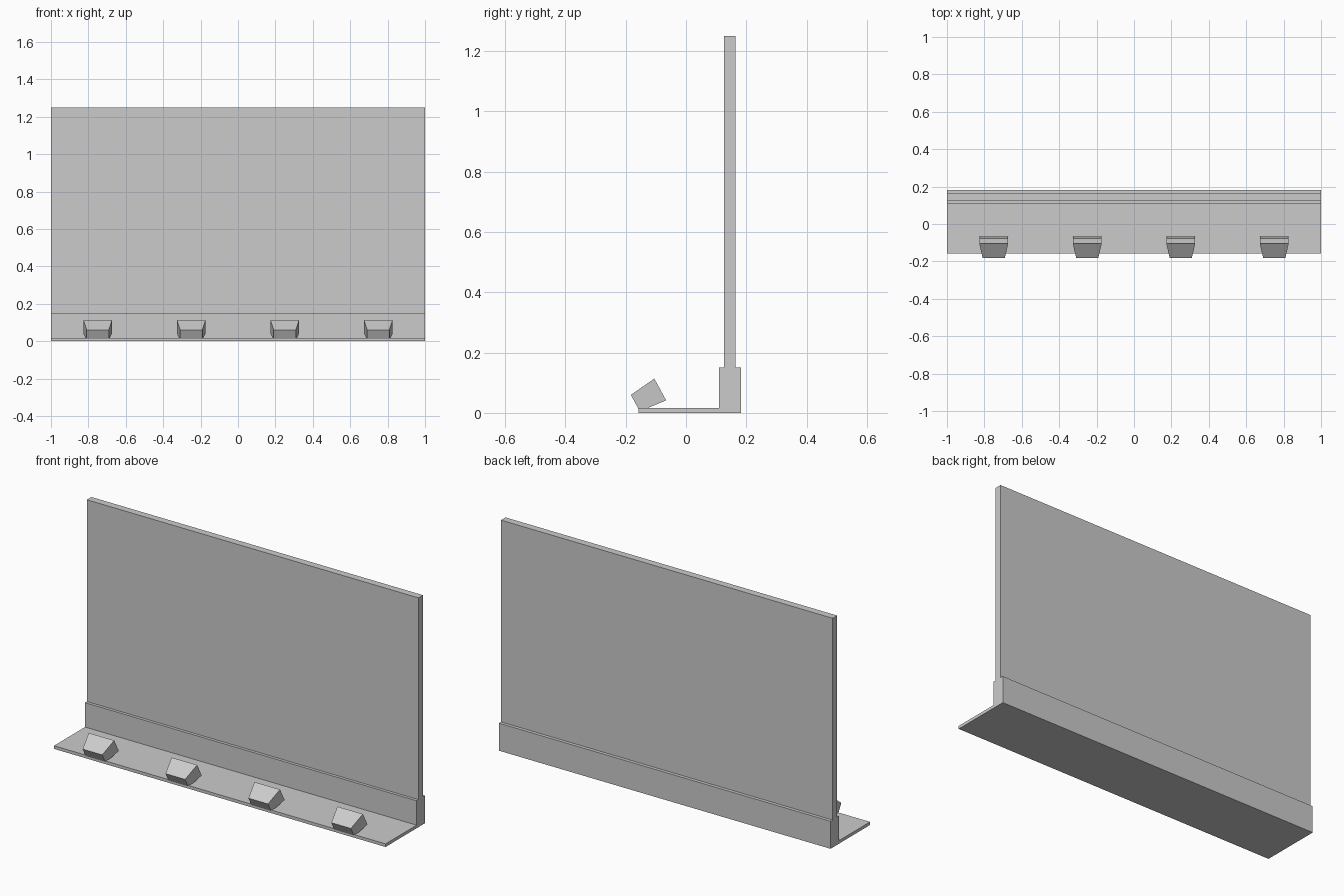
import bpy, bmesh
from mathutils import Vector

if "Cube" in bpy.data.objects:
    bpy.data.objects.remove(bpy.data.objects["Cube"])


def finish(name, bm):
    bmesh.ops.recalc_face_normals(bm, faces=bm.faces[:])
    mesh = bpy.data.meshes.new(name)
    bm.to_mesh(mesh)
    bm.free()
    obj = bpy.data.objects.new(name, mesh)
    bpy.context.collection.objects.link(obj)
    return obj


def extrude_profile(name, profile, half_width):
    """Extrude a (y, z) outline symmetrically along x."""
    bm = bmesh.new()
    face = bm.faces.new([bm.verts.new((-half_width, y, z)) for y, z in profile])
    out = bmesh.ops.extrude_face_region(bm, geom=[face])
    verts = [v for v in out["geom"] if isinstance(v, bmesh.types.BMVert)]
    bmesh.ops.translate(bm, verts=verts, vec=(2 * half_width, 0, 0))
    return finish(name, bm)


# L-shaped base: thin floor plate with a raised beam at the back
extrude_profile("base", [(-0.157, 0), (0.183, 0), (0.183, 0.15),
                         (0.11, 0.15), (0.11, 0.017), (-0.157, 0.017)], 1.0)

# Upright panel standing on the beam
extrude_profile("panel", [(0.126, 0.15), (0.165, 0.15),
                          (0.165, 1.25), (0.126, 1.25)], 1.0)


# Floodlights: tapered housings tilted up at the panel, with a recessed lens
AIM = Vector((0, 0.878, 0.479))
UP = Vector((0, -0.479, 0.878))
FRONT = Vector((0, -0.0855, 0.0775))


def floodlight(name, x):
    bm = bmesh.new()

    def ring(depth, half_w, half_h):
        centre = FRONT - AIM * depth + Vector((x, 0, 0))
        return [bm.verts.new(centre + Vector((sx * half_w, 0, 0)) + UP * sz * half_h)
                for sx, sz in ((-1, -1), (1, -1), (1, 1), (-1, 1))]

    rings = [ring(0.094, 0.059, 0.031), ring(0, 0.077, 0.041),
             ring(0, 0.074, 0.038), ring(0.01, 0.073, 0.037)]
    for a, b in zip(rings, rings[1:]):
        for i in range(4):
            j = (i + 1) % 4
            bm.faces.new((a[i], a[j], b[j], b[i]))
    bm.faces.new(rings[0])
    bm.faces.new(rings[-1])
    return finish(name, bm)


for n, x in enumerate((-0.75, -0.25, 0.25, 0.75), 1):
    floodlight(f"floodlight_{n}", x)
